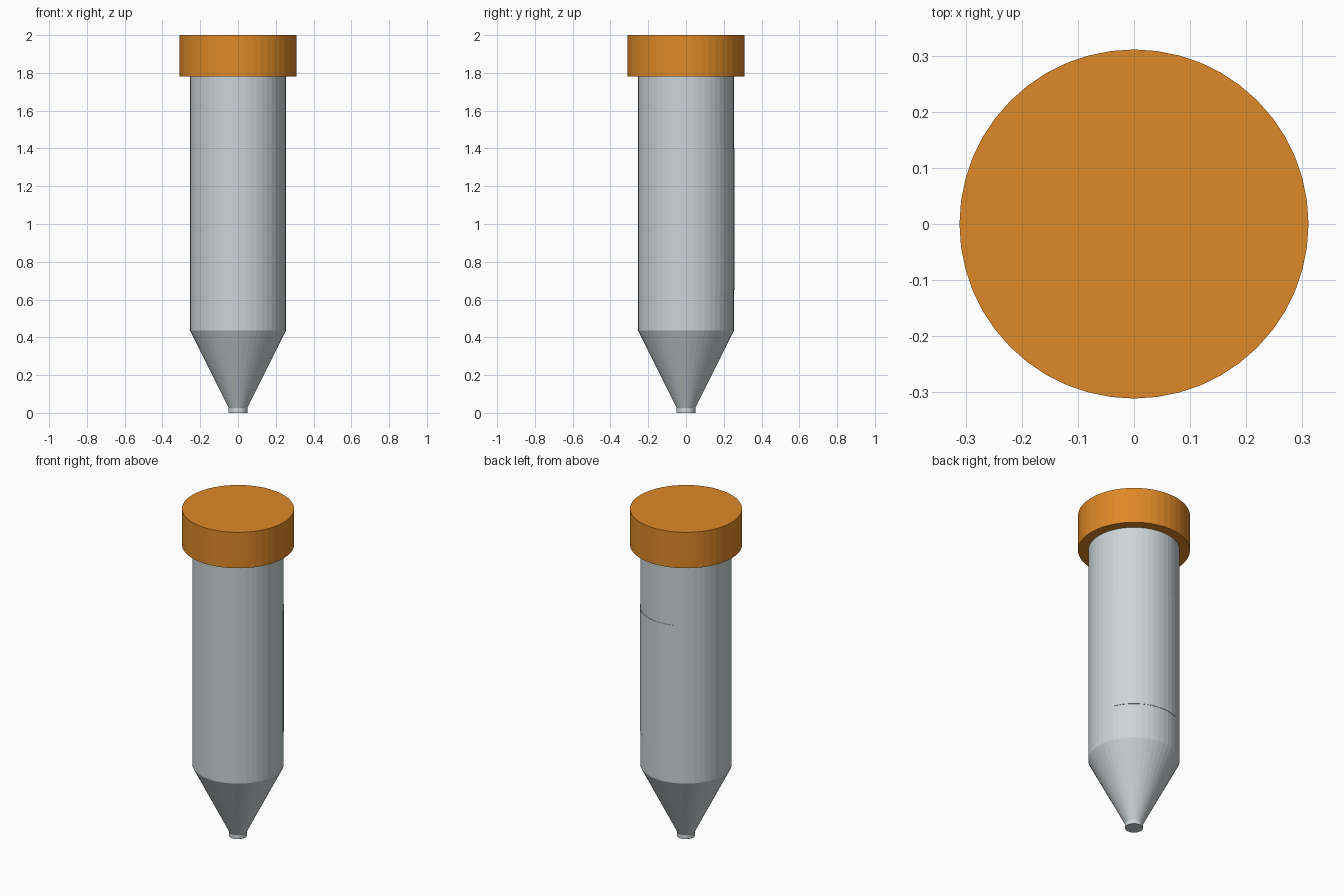
import bpy, bmesh, math

if "Cube" in bpy.data.objects:
    bpy.data.objects.remove(bpy.data.objects["Cube"])


def material(name, rgb):
    m = bpy.data.materials.new(name)
    m.diffuse_color = (*rgb, 1)
    m.use_nodes = True
    m.node_tree.nodes["Principled BSDF"].inputs["Base Color"].default_value = m.diffuse_color
    return m


GREY = material("pale_grey_plastic", (0.61, 0.665, 0.68))
ORANGE = material("orange_plastic", (0.73, 0.25, 0.02))


def finish(name, bm, mat):
    bmesh.ops.recalc_face_normals(bm, faces=bm.faces)
    me = bpy.data.meshes.new(name)
    bm.to_mesh(me)
    bm.free()
    me.materials.append(mat)
    ob = bpy.data.objects.new(name, me)
    bpy.context.collection.objects.link(ob)
    return ob


def frustum(name, z0, z1, r0, r1, mat, sides=48):
    """Closed round part with a vertical axis."""
    bm = bmesh.new()
    rings = []
    for z, r in ((z0, r0), (z1, r1)):
        rings.append([bm.verts.new((r * math.cos(2 * math.pi * i / sides),
                                    r * math.sin(2 * math.pi * i / sides), z))
                      for i in range(sides)])
    for i in range(sides):
        j = (i + 1) % sides
        bm.faces.new((rings[0][i], rings[0][j], rings[1][j], rings[1][i]))
    bm.faces.new(rings[0])
    bm.faces.new(rings[1])
    return finish(name, bm, mat)


def curved_plate(name, a0, a1, z0, z1, r_in, r_out, mat, steps=12):
    """Thin patch wrapped around the tube, angles in degrees."""
    bm = bmesh.new()
    cols = []
    for i in range(steps + 1):
        a = math.radians(a0 + (a1 - a0) * i / steps)
        cols.append([bm.verts.new((r * math.cos(a), r * math.sin(a), z))
                     for r, z in ((r_in, z0), (r_out, z0), (r_out, z1), (r_in, z1))])
    for c, d in zip(cols, cols[1:]):
        for k in range(4):
            n = (k + 1) % 4
            bm.faces.new((c[k], c[n], d[n], d[k]))
    bm.faces.new(cols[0])
    bm.faces.new(cols[-1])
    return finish(name, bm, mat)


# Tube: foot disc, tapered end, straight barrel
frustum("tip", 0, 0.025, 0.05, 0.05, GREY)
frustum("tapered_end", 0.02, 0.435, 0.046, 0.254, GREY)
frustum("barrel", 0.435, 1.80, 0.254, 0.254, GREY)

# Slightly raised writing patch on the back right side
curved_plate("writing_patch", 22.5, 112.5, 0.65, 1.4, 0.245, 0.2565, GREY)

# Screw cap
frustum("cap", 1.78, 2.0, 0.311, 0.311, ORANGE)
